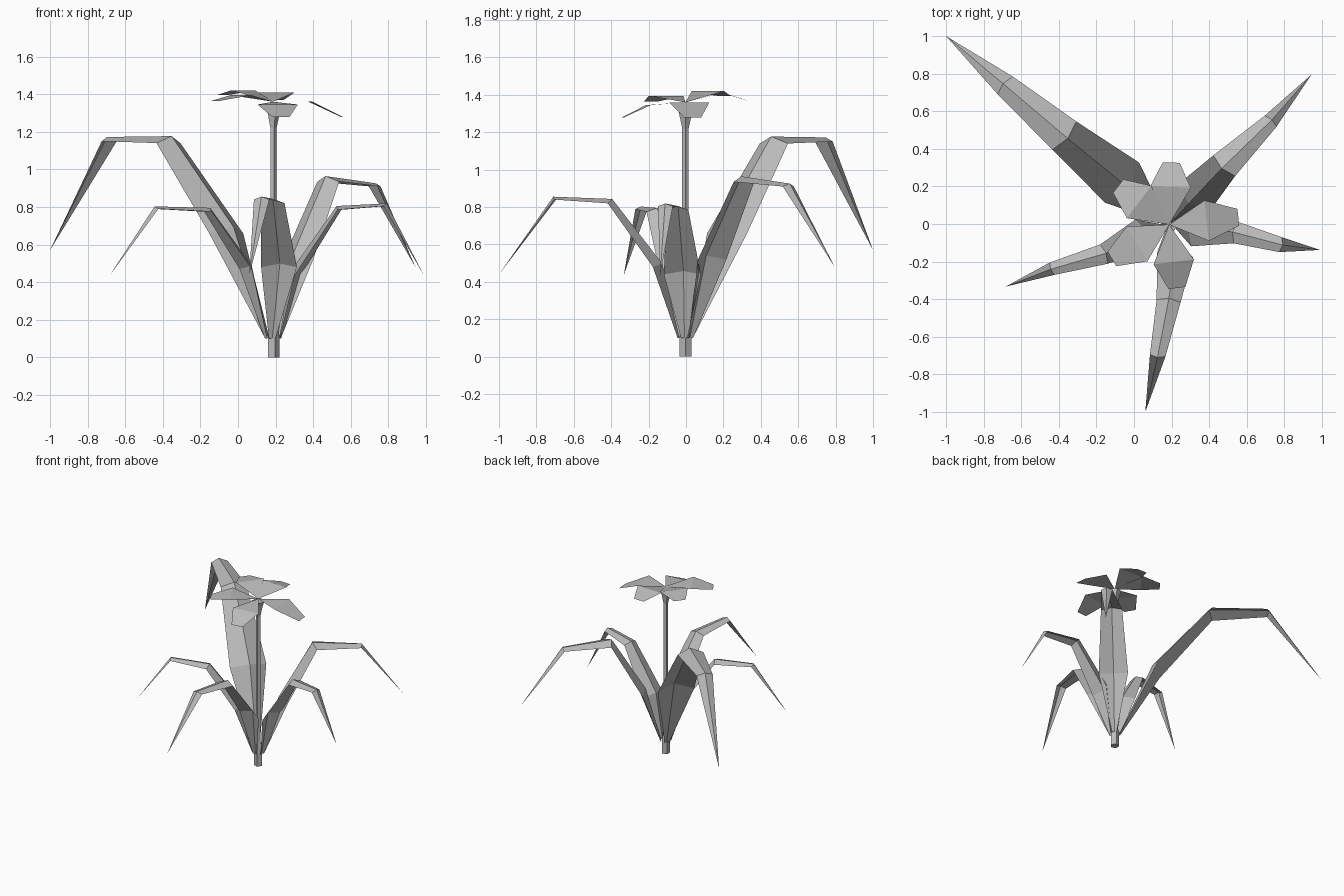
import bpy
from math import cos, sin, pi, radians
from mathutils import Vector

cube = bpy.data.objects.get("Cube")
if cube:
    bpy.data.objects.remove(cube)

grey = bpy.data.materials.new("plain_grey")
grey.use_nodes = True
colour = (0.5, 0.5, 0.5, 1)
grey.diffuse_color = colour
grey.node_tree.nodes["Principled BSDF"].inputs["Base Color"].default_value = colour

CENTRE = Vector((0.187, -0.003, 0))


def make(name, verts, faces):
    mesh = bpy.data.meshes.new(name)
    mesh.from_pydata(verts, [], faces)
    mesh.materials.append(grey)
    obj = bpy.data.objects.new(name, mesh)
    bpy.context.collection.objects.link(obj)
    return obj


def leaf(name, stations, tip):
    """Folded blade: each station is (x, y, z, width), the ridge runs on the upper side."""
    tip = Vector(tip)
    out = Vector((tip.x - CENTRE.x, tip.y - CENTRE.y, 0)).normalized()
    side = Vector((-out.y, out.x, 0))
    root = CENTRE + out * 0.04 + Vector((0, 0, 0.1))
    path = [root] + [Vector(s[:3]) for s in stations] + [tip]
    widths = [0.035] + [s[3] for s in stations]
    verts = []
    for i, w in enumerate(widths):
        tangent = path[i + 1] - path[max(i - 1, 0)]
        up = tangent.cross(side).normalized()
        if up.z < 0:
            up = -up
        c = path[i]
        verts += [c + side * w / 2, c + up * w * 0.22, c - side * w / 2]
    faces = []
    for i in range(len(widths) - 1):
        a = 3 * i
        faces += [(a, a + 1, a + 4, a + 3), (a + 1, a + 2, a + 5, a + 4)]
    a, end = len(verts) - 3, len(verts)
    verts.append(tip)
    faces += [(a, a + 1, end), (a + 1, a + 2, end)]
    make(name, verts, faces)


# Arching leaves
leaf("back_right_leaf",
     [(-0.063, 0.22, 0.66, 0.28), (-0.37, 0.47, 1.14, 0.197), (-0.685, 0.737, 1.15, 0.124)],
     (-1.0, 1.0, 0.57))
leaf("back_left_leaf",
     [(0.32, 0.14, 0.52, 0.22), (0.48, 0.31, 0.935, 0.16), (0.727, 0.547, 0.91, 0.086)],
     (0.944, 0.795, 0.48))
leaf("left_leaf",
     [(0.32, -0.02, 0.44, 0.2), (0.54, -0.045, 0.785, 0.117), (0.78, -0.11, 0.805, 0.08)],
     (0.99, -0.138, 0.435))
leaf("right_leaf",
     [(0.04, -0.06, 0.47, 0.18), (-0.16, -0.16, 0.775, 0.11), (-0.436, -0.238, 0.79, 0.07)],
     (-0.683, -0.333, 0.435))
leaf("front_leaf",
     [(0.218, -0.165, 0.48, 0.192), (0.184, -0.41, 0.82, 0.128), (0.126, -0.7, 0.84, 0.083)],
     (0.06, -1.0, 0.44))

# Stem with a thicker foot and a flared top
SIDES = 5
rings = [(0, 0.034), (0.1, 0.034), (0.2, 0.018), (1.22, 0.018), (1.3, 0.036), (1.345, 0.05)]
verts = [CENTRE + Vector((r * cos(2 * pi * k / SIDES), r * sin(2 * pi * k / SIDES), z))
         for z, r in rings for k in range(SIDES)]
faces = [(i * SIDES + k, i * SIDES + (k + 1) % SIDES,
          (i + 1) * SIDES + (k + 1) % SIDES, (i + 1) * SIDES + k)
         for i in range(len(rings) - 1) for k in range(SIDES)]
faces += [tuple(reversed(range(SIDES)))]
make("stem", verts, faces)


def petal(name, angle, length, mid_z, end_z):
    """Five-cornered petal creased across its widest line."""
    a = radians(angle)
    out, side = Vector((cos(a), sin(a), 0)), Vector((-sin(a), cos(a), 0))

    def at(r, s, z):
        return CENTRE + out * r + side * s + Vector((0, 0, z))
    verts = [at(0, 0, 1.36), at(0.2, -0.108, mid_z), at(length, -0.045, end_z),
             at(length, 0.045, end_z), at(0.2, 0.108, mid_z)]
    make(name, verts, [(0, 1, 4), (1, 2, 3, 4)])


# Tilted flower
petal("back_petal", 88, 0.33, 1.41, 1.37)
petal("back_right_petal", 143, 0.34, 1.42, 1.395)
petal("front_right_petal", 211, 0.355, 1.395, 1.365)
petal("front_petal", 277, 0.34, 1.345, 1.278)
petal("left_petal", 6, 0.37, 1.36, 1.278)
